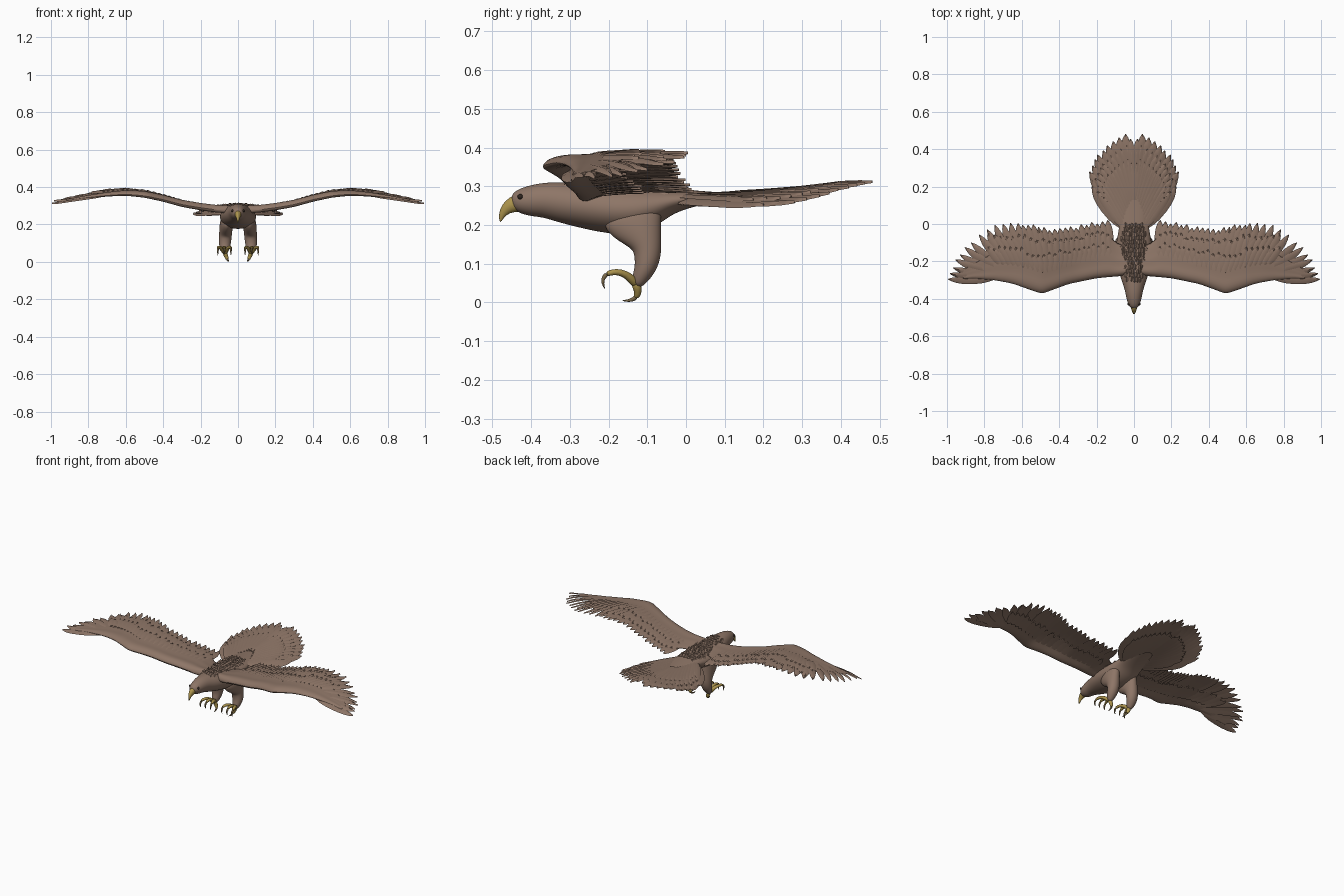
import bpy, bmesh, math, random
from mathutils import Vector

random.seed(4)


def material(name, rgb):
    m = bpy.data.materials.new(name)
    m.diffuse_color = (*rgb, 1)
    return m


BROWN = material("feather brown", (0.27, 0.18, 0.135))
GOLD = material("beak gold", (0.42, 0.30, 0.075))
HORN = material("claw horn", (0.20, 0.145, 0.07))
DARK = material("eye dark", (0.03, 0.02, 0.015))


def table(pts, x):
    """Linear interpolation in a list of (x, value)."""
    if x <= pts[0][0]:
        return pts[0][1]
    for (a, u), (b, v) in zip(pts, pts[1:]):
        if x <= b:
            return u + (v - u) * (x - a) / (b - a)
    return pts[-1][1]


def finish(bm, name, mat, mirror=False, subsurf=0, angle=50):
    bmesh.ops.recalc_face_normals(bm, faces=bm.faces)
    me = bpy.data.meshes.new(name)
    bm.to_mesh(me)
    bm.free()
    me.materials.append(mat)
    ob = bpy.data.objects.new(name, me)
    bpy.context.collection.objects.link(ob)
    if mirror:
        mod = ob.modifiers.new("mirror", 'MIRROR')
        mod.use_mirror_merge = False
    if subsurf:
        mod = ob.modifiers.new("smooth", 'SUBSURF')
        mod.levels = mod.render_levels = subsurf
    bpy.ops.object.select_all(action='DESELECT')
    ob.select_set(True)
    bpy.context.view_layer.objects.active = ob
    bpy.ops.object.shade_smooth_by_angle(angle=math.radians(angle))
    return ob


def skin(bm, rings):
    """Bridge closed rings of points and cap both ends."""
    vs = [[bm.verts.new(p) for p in r] for r in rings]
    n = len(vs[0])
    for a, b in zip(vs, vs[1:]):
        for i in range(n):
            bm.faces.new((a[i], a[(i + 1) % n], b[(i + 1) % n], b[i]))
    bm.faces.new(vs[0])
    bm.faces.new(vs[-1][::-1])


def tube(bm, path, seg=12):
    """Elliptical tube; path rows are (x, y, z, radius across x, radius other way)."""
    P = [Vector(p[:3]) for p in path]
    rings = []
    for i, p in enumerate(path):
        t = (P[min(i + 1, len(P) - 1)] - P[max(i - 1, 0)]).normalized()
        up = t.cross(Vector((1, 0, 0))).normalized()
        side = up.cross(t)
        rings.append([P[i] + side * p[3] * math.cos(a) + up * p[4] * math.sin(a)
                      for a in (2 * math.pi * k / seg for k in range(seg))])
    skin(bm, rings)


def feather(bm, root, tip, width, zfun, off=0.0, tilt=0.0, bend=0.0, lift=0.0):
    """Thin ridged blade with a pointed tip, draped over the height function zfun."""
    r, t = Vector(root), Vector(tip)
    d = t - r
    nrm = Vector((-d.y, d.x)).normalized()
    prof = ((0, 0.55), (0.15, 0.85), (0.3, 1), (0.5, 1), (0.68, 0.95), (0.82, 0.78), (0.92, 0.48), (1, 0.07))
    rings = []
    for s, w in prof:
        c = r + d * s + nrm * bend * math.sin(math.pi * s)
        row = []
        for u, h in ((-1, -0.0025), (0, 0.004), (1, -0.0025), (0, -0.003)):
            q = c + nrm * u * w * width / 2
            row.append((q.x, q.y, zfun(q.x, q.y) + off + h + tilt * u * w + lift * s))
        rings.append(row)
    skin(bm, rings)


# ---- body with neck and head
BODY = [(-0.452, 0.262, 0.014, 0.016), (-0.435, 0.262, 0.030, 0.030), (-0.405, 0.262, 0.039, 0.040),
        (-0.37, 0.265, 0.046, 0.045), (-0.33, 0.260, 0.056, 0.052), (-0.28, 0.253, 0.076, 0.058),
        (-0.2, 0.240, 0.094, 0.064), (-0.13, 0.238, 0.100, 0.065), (-0.08, 0.250, 0.092, 0.050),
        (-0.04, 0.262, 0.084, 0.033), (0.02, 0.269, 0.076, 0.021), (0.09, 0.273, 0.058, 0.011),
        (0.14, 0.275, 0.04, 0.006), (0.17, 0.276, 0.02, 0.003)]
bm = bmesh.new()
tube(bm, [(0, y, z, rx, rz) for y, z, rx, rz in BODY], 20)
finish(bm, "body", BROWN, subsurf=2)


def body_at(k, y):
    return table([(b[0], b[k]) for b in BODY], y)


def back_z(x, y):
    return body_at(1, y) + body_at(3, y) * math.sqrt(max(0.05, 1 - (x / body_at(2, y)) ** 2))


# ---- small ruffled feathers on the back
bm = bmesh.new()
for j in range(14):
    y = -0.31 + j * 0.022
    for i in range(-4, 5):
        x = (i + 0.5 * (j % 2)) * 0.018 + random.uniform(-0.005, 0.005)
        yy = y + random.uniform(-0.005, 0.005)
        if abs(x) < 0.75 * body_at(2, yy):
            feather(bm, (x, yy), (x * 1.03, yy + 0.028), 0.018, back_z, -0.002, lift=0.006)
finish(bm, "back_feathers", BROWN)

# ---- beak and eyes
bm = bmesh.new()
tube(bm, [(0, -0.425, 0.257, 0.023, 0.026), (0, -0.447, 0.254, 0.018, 0.022),
          (0, -0.465, 0.242, 0.012, 0.016), (0, -0.476, 0.226, 0.007, 0.009),
          (0, -0.480, 0.207, 0.002, 0.002)])
finish(bm, "beak", GOLD, subsurf=1)
bm = bmesh.new()
bmesh.ops.create_uvsphere(bm, u_segments=12, v_segments=8, radius=0.007)
bmesh.ops.translate(bm, verts=bm.verts, vec=(0.029, -0.428, 0.273))
finish(bm, "eyes", DARK, mirror=True)

# ---- wings: outline in plan and height along the span
LEAD = [(0, -0.27), (0.07, -0.28), (0.2, -0.292), (0.35, -0.323), (0.45, -0.36), (0.49, -0.376),
        (0.54, -0.36), (0.65, -0.32), (0.75, -0.301), (0.86, -0.292), (1, -0.3)]
TRAIL = [(0, -0.1), (0.1, -0.09), (0.118, -0.045), (0.135, 0.012), (0.2, 0.0), (0.35, -0.03),
         (0.47, -0.03), (0.57, 0.0), (0.72, -0.012), (0.8, -0.06), (0.88, -0.12), (0.95, -0.2), (1, -0.28)]
SPAN_Z = [(0, 0.278), (0.1, 0.282), (0.2, 0.297), (0.3, 0.316), (0.4, 0.345), (0.5, 0.368),
          (0.6, 0.376), (0.7, 0.370), (0.8, 0.355), (0.9, 0.337), (1, 0.316)]


def wing_z(x, y):
    a, b = table(LEAD, x), table(TRAIL, x)
    t = min(1, max(0, (y - a) / max(0.05, b - a)))
    rise = 0.028 * min(1, x / 0.5) * max(0, min(1, (1 - x) / 0.3))
    return table(SPAN_Z, x) + rise * (t - 0.4) + 0.010 * math.sin(math.pi * t) - 0.004


# wing arm: thick rounded front edge, thin behind
bm = bmesh.new()
rings = []
for i in range(33):
    x = 0.92 * i / 32
    a, b = table(LEAD, x), table(TRAIL, x)
    chord = (b - a) * table([(0.1, 0.92), (0.15, 0.8), (0.55, 0.78), (0.75, 0.55), (0.92, 0.35)], x)
    th = table([(0, 0.024), (0.5, 0.019), (0.7, 0.012), (0.92, 0.006)], x)
    shape = [(0, 0), (0.03, 0.6), (0.1, 1), (0.2, 0.95), (0.32, 0.55), (0.5, 0.5), (0.62, 0.25),
             (0.8, 0.22), (1, 0.08)]
    ring = [(x, a + chord * t, wing_z(x, a + chord * t) + th * h) for t, h in shape]
    ring += [(x, a + chord * t, wing_z(x, a + chord * t) - th * h * 0.8) for t, h in shape[:0:-1]]
    rings.append(ring)
skin(bm, rings)
finish(bm, "wing_arms", BROWN, mirror=True, subsurf=1)

# secondary flight feathers
bm = bmesh.new()
for i in range(17):
    x = 0.136 + i * 0.0285
    a, b = table(LEAD, x), table(TRAIL, x)
    feather(bm, (x - 0.008 - 0.002 * i, a + (b - a) * 0.35), (x + 0.004, b + random.uniform(-0.006, 0.016)),
            0.05, wing_z, -0.002, tilt=0.004)
# long primaries fanning to the tip
TIPS = [(0.62, 0.004), (0.66, 0.005), (0.70, 0.0), (0.745, -0.005), (0.785, -0.03), (0.828, -0.058),
        (0.87, -0.10), (0.905, -0.125), (0.93, -0.165), (0.955, -0.19), (0.967, -0.235),
        (0.985, -0.265), (0.995, -0.295)]
for i, tip in enumerate(TIPS):
    f = i / (len(TIPS) - 1)
    root = (0.56 + 0.18 * f, -0.24 - 0.045 * f)
    feather(bm, root, tip, 0.05 - 0.010 * f, wing_z, -0.003 + 0.004 * (i % 2), tilt=0.004, bend=-0.012)
finish(bm, "flight_feathers", BROWN, mirror=True)

# overlapping coverts above and below
bm = bmesh.new()
for start, end, n, off, lift in ((0.32, 0.62, 24, 0.007, -0.002), (0.5, 0.83, 22, 0.003, -0.001),
                                 (0.25, 0.6, 20, -0.011, 0.0)):
    for i in range(n):
        x = 0.13 + 0.59 * i / (n - 1)
        a, b = table(LEAD, x), table(TRAIL, x)
        e = end + random.uniform(-0.04, 0.04)
        lean = 0.05 * max(0, (x - 0.4) / 0.3)
        feather(bm, (x, a + (b - a) * start), (x + 0.008 + lean, a + (b - a) * e), 0.040, wing_z, off,
                tilt=0.002, lift=lift)
finish(bm, "wing_coverts", BROWN, mirror=True)

# ---- tail fan
TAIL_Z = [(0, 0.272), (0.1, 0.276), (0.2, 0.283), (0.3, 0.292), (0.4, 0.306), (0.48, 0.309)]


def tail_z(x, y):
    return table(TAIL_Z, y) - 0.5 * x * x


bm = bmesh.new()
TAIL = [(0.116, 0.075), (0.146, 0.105), (0.182, 0.14), (0.2, 0.172), (0.225, 0.20), (0.226, 0.24),
        (0.238, 0.28), (0.222, 0.312), (0.208, 0.345), (0.195, 0.37), (0.165, 0.393), (0.143, 0.42),
        (0.112, 0.442), (0.08, 0.462), (0.045, 0.481), (0.018, 0.455)]
for i, (x, y) in enumerate(TAIL):
    feather(bm, (x * 0.22, max(-0.02, y - 0.27)), (x, y), 0.062, tail_z,
            -0.008 + 0.0008 * i, tilt=0.005, bend=-0.012)
# shorter covering feathers on both faces of the fan
for off, k, lift in ((0.007, 0.72, -0.002), (0.005, 0.87, -0.001), (-0.014, 0.75, 0.0)):
    for x, y in TAIL[3:]:
        x, y = x * k, y * k
        feather(bm, (x * 0.33, max(-0.01, y - 0.2)), (x, y), 0.047, tail_z, off, tilt=0.002, lift=lift)
finish(bm, "tail_feathers", BROWN, mirror=True)

# ---- legs, broad where they blend into the belly
bm = bmesh.new()
tube(bm, [(0.054, -0.145, 0.245, 0.034, 0.085), (0.061, -0.132, 0.208, 0.037, 0.078),
          (0.065, -0.113, 0.175, 0.036, 0.055), (0.067, -0.100, 0.145, 0.035, 0.039),
          (0.069, -0.099, 0.115, 0.034, 0.035), (0.071, -0.106, 0.085, 0.031, 0.028),
          (0.071, -0.120, 0.06, 0.022, 0.021), (0.071, -0.128, 0.042, 0.012, 0.012)], 14)
finish(bm, "legs", BROWN, mirror=True, subsurf=2)

# ---- feet: three front toes, one hind toe, then hooked claws
toes, claws = bmesh.new(), bmesh.new()
for dx in (-0.033, 0.003, 0.037):
    X = 0.071
    tube(toes, [(X, -0.128, 0.045, 0.013, 0.013), (X + 0.35 * dx, -0.146, 0.067, 0.011, 0.011),
                (X + 0.7 * dx, -0.168, 0.078, 0.010, 0.009), (X + 0.9 * dx, -0.19, 0.079, 0.009, 0.008),
                (X + dx, -0.207, 0.072, 0.007, 0.007)])
    tube(claws, [(X + dx, -0.203, 0.075, 0.007, 0.007), (X + dx, -0.214, 0.064, 0.006, 0.006),
                 (X + dx, -0.216, 0.050, 0.004, 0.004), (X + dx, -0.209, 0.034, 0.001, 0.001)], 8)
tube(toes, [(0.071, -0.13, 0.055, 0.014, 0.014), (0.066, -0.125, 0.036, 0.012, 0.012),
            (0.06, -0.124, 0.022, 0.010, 0.009), (0.056, -0.13, 0.012, 0.008, 0.008)])
tube(claws, [(0.057, -0.127, 0.015, 0.007, 0.007), (0.054, -0.136, 0.008, 0.006, 0.006),
             (0.052, -0.148, 0.004, 0.004, 0.004), (0.05, -0.166, 0.005, 0.001, 0.001)], 8)
finish(toes, "toes", GOLD, mirror=True, subsurf=1)
finish(claws, "claws", HORN, mirror=True, subsurf=1)
